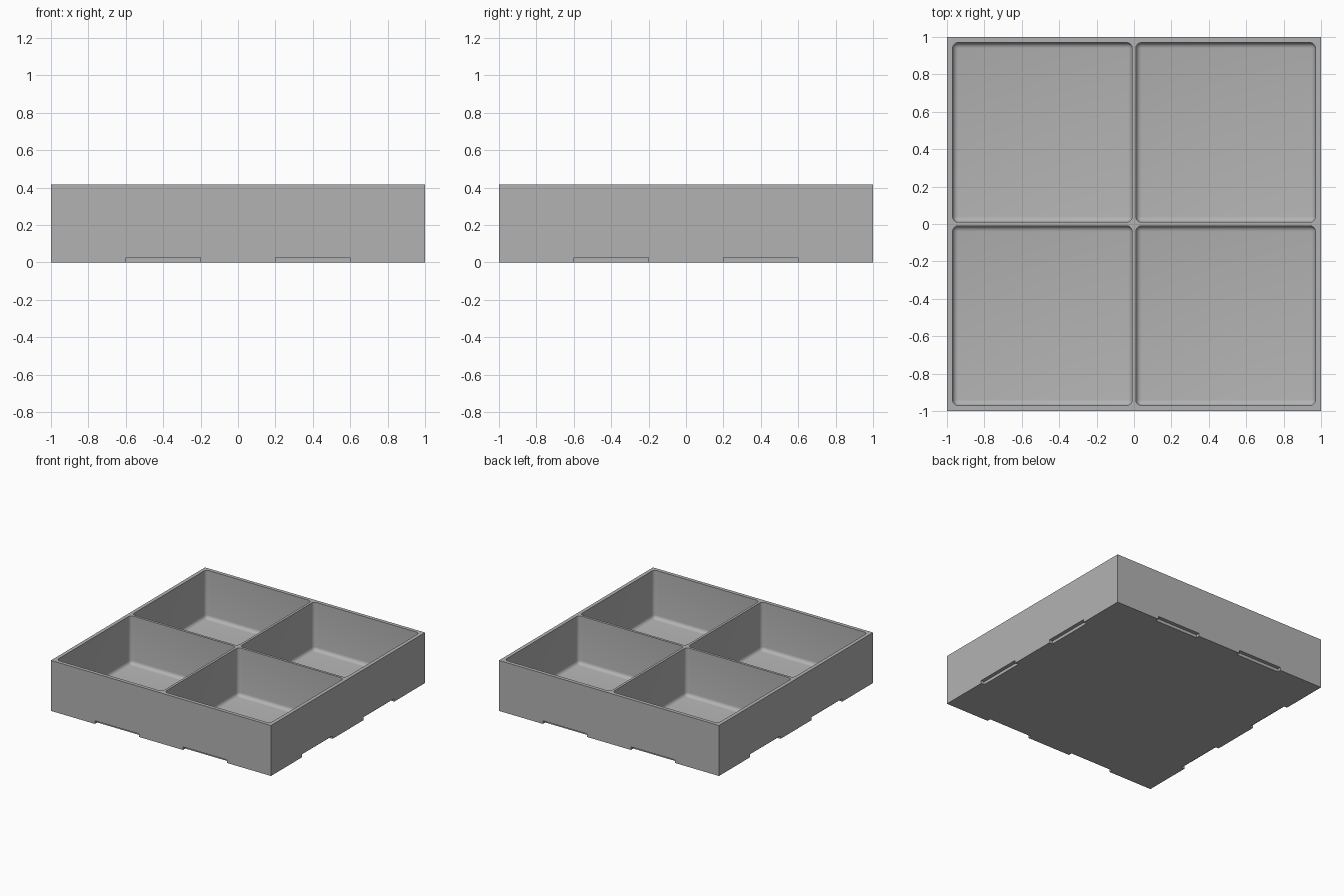
import bpy

old = bpy.data.objects.get("Cube")
if old:
    bpy.data.objects.remove(old)

HEIGHT = 0.415
FLOOR = 0.02
WALL_INNER = 0.97
DIVIDER_HALF = 0.01
FILLET = 0.03

grey = bpy.data.materials.new("plain grey")
grey.use_nodes = True
colour = (0.45, 0.45, 0.45, 1)
grey.diffuse_color = colour
grey.node_tree.nodes["Principled BSDF"].inputs["Base Color"].default_value = colour


def box(name, low, high, round_edges=0):
    """Box between two corners, with optionally rounded edges."""
    middle = [(a + b) / 2 for a, b in zip(low, high)]
    bpy.ops.mesh.primitive_cube_add(size=1, location=middle)
    ob = bpy.context.object
    ob.name = name
    ob.scale = [b - a for a, b in zip(low, high)]
    bpy.ops.object.transform_apply(location=True, rotation=False, scale=True)
    ob.data.materials.append(grey)
    if round_edges:
        bevel = ob.modifiers.new("rounding", "BEVEL")
        bevel.width = round_edges
        bevel.segments = 5
        bpy.ops.object.modifier_apply(modifier=bevel.name)
    return ob


# Solid block that becomes the tray
tray = box("divided_tray", (-1, -1, 0), (1, 1, HEIGHT))
cutters = []

# Four compartments with rounded corners and floor edges
for sx in (-1, 1):
    for sy in (-1, 1):
        xs = sorted((sx * DIVIDER_HALF, sx * WALL_INNER))
        ys = sorted((sy * DIVIDER_HALF, sy * WALL_INNER))
        cutters.append(box("compartment_cutter", (xs[0], ys[0], FLOOR),
                           (xs[1], ys[1], HEIGHT + 0.2), FILLET))

# Two shallow notches under every side
for side in (-1, 1):
    for start in (-0.6, 0.2):
        depth = sorted((side * 0.97, side * 1.1))
        cutters.append(box("notch_cutter", (start, depth[0], -0.1),
                           (start + 0.4, depth[1], 0.025)))
        cutters.append(box("notch_cutter", (depth[0], start, -0.1),
                           (depth[1], start + 0.4, 0.025)))

# Carve the block, then drop the cutters
for cutter in cutters:
    cut = tray.modifiers.new("carve", "BOOLEAN")
    cut.operation = "DIFFERENCE"
    cut.solver = "EXACT"
    cut.object = cutter
bpy.ops.object.select_all(action="DESELECT")
bpy.context.view_layer.objects.active = tray
tray.select_set(True)
for modifier in list(tray.modifiers):
    bpy.ops.object.modifier_apply(modifier=modifier.name)
for cutter in cutters:
    bpy.data.objects.remove(cutter)
bpy.ops.object.shade_smooth_by_angle(angle=0.6)
